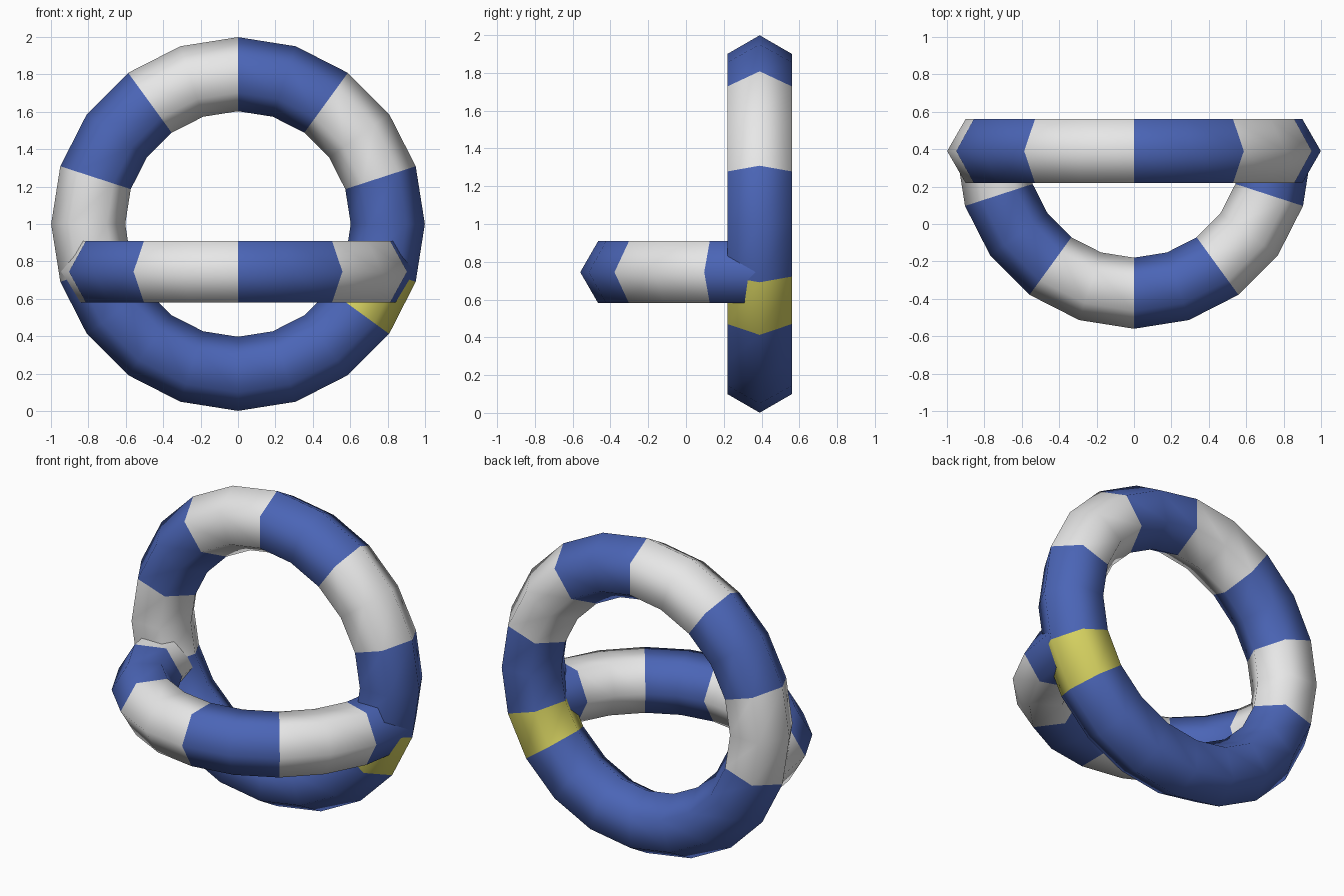
import bpy, bmesh, math
from mathutils import Vector

if "Cube" in bpy.data.objects:
    bpy.data.objects.remove(bpy.data.objects["Cube"])


def material(name, rgb):
    m = bpy.data.materials.new(name)
    m.diffuse_color = (*rgb, 1.0)
    m.use_nodes = True
    m.node_tree.nodes["Principled BSDF"].inputs["Base Color"].default_value = m.diffuse_color
    return m


MATS = [material("blue", (0.07, 0.13, 0.47)),
        material("white", (0.8, 0.8, 0.8)),
        material("yellow", (0.68, 0.65, 0.12))]
BLUE, WHITE, YELLOW = range(3)
STEP = math.radians(18)      # 20 segments per full turn
SIDES = 6                    # hexagonal tube


def ring(name, centre, up, major, minor, first, count, colour):
    """Sweep a hexagon clockwise from 'up' towards +x, from segment 'first'."""
    centre, up, right = Vector(centre), Vector(up), Vector((1, 0, 0))
    axis = right.cross(up)
    closed = count == 20
    bm = bmesh.new()
    loops = []
    for i in range(count if closed else count + 1):
        a = (first + i) * STEP
        out = right * math.sin(a) + up * math.cos(a)
        loops.append([bm.verts.new(centre + out * (major + minor * math.cos(t))
                                   + axis * minor * math.sin(t))
                      for t in (j * math.tau / SIDES for j in range(SIDES))])
    for i in range(count):
        p, q = loops[i], loops[(i + 1) % len(loops)]
        for j in range(SIDES):
            k = (j + 1) % SIDES
            f = bm.faces.new((p[j], q[j], q[k], p[k]))
            f.material_index = colour(first + i)
            f.smooth = True
    bmesh.ops.recalc_face_normals(bm, faces=bm.faces)
    # outward check on the outermost vertex of the first loop
    bm.normal_update()
    v = loops[0][0]
    if v.normal.dot(v.co - centre) < 0:
        bmesh.ops.reverse_faces(bm, faces=bm.faces)
    me = bpy.data.meshes.new(name)
    bm.to_mesh(me)
    bm.free()
    for m in MATS:
        me.materials.append(m)
    ob = bpy.data.objects.new(name, me)
    bpy.context.collection.objects.link(ob)
    return ob


def bands(seg):
    """Alternate every two segments, starting blue."""
    return BLUE if (seg // 2) % 2 == 0 else WHITE


def upright_colour(seg):
    # striped upper part, one yellow segment, plain blue below
    if seg == 6:
        return YELLOW
    return bands(seg) if -6 <= seg < 6 else BLUE


# Upright full ring
ring("upright_ring", (0, 0.39, 1.0), (0, 0, 1), 0.801, 0.198, -10, 20, upright_colour)

# Horizontal half ring reaching forward
ring("front_half_ring", (0, 0.39, 0.745), (0, -1, 0), 0.76, 0.19, -5, 10, bands)
